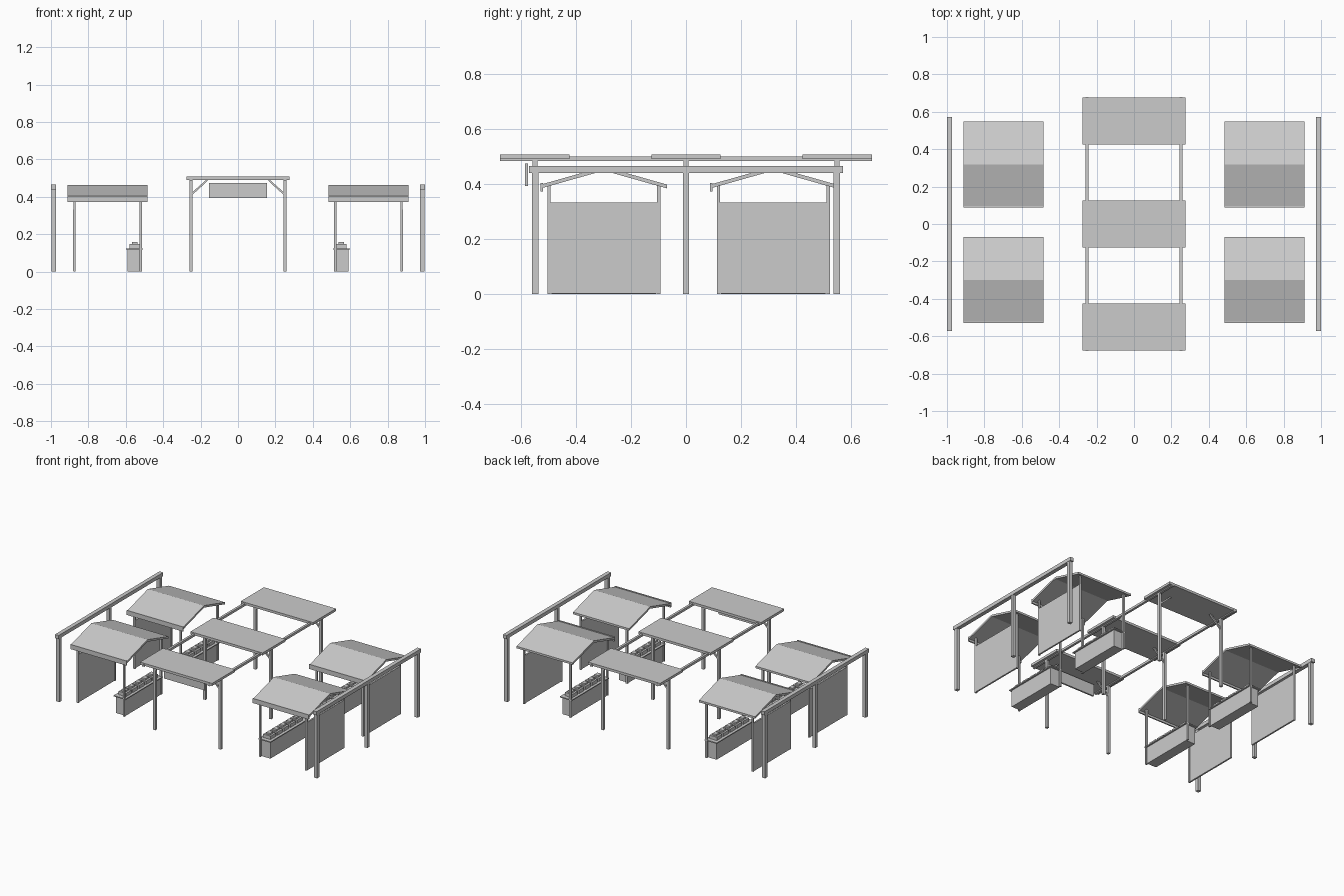
import bpy, bmesh
from mathutils import Vector

cube = bpy.data.objects.get("Cube")
if cube:
    bpy.data.objects.remove(cube, do_unlink=True)

grey = bpy.data.materials.new("plain grey")
grey.use_nodes = True
GREY = (0.6, 0.6, 0.6, 1)
grey.diffuse_color = GREY
grey.node_tree.nodes["Principled BSDF"].inputs["Base Color"].default_value = GREY


def finish(name, bm):
    bmesh.ops.recalc_face_normals(bm, faces=bm.faces)
    mesh = bpy.data.meshes.new(name)
    bm.to_mesh(mesh)
    bm.free()
    mesh.materials.append(grey)
    obj = bpy.data.objects.new(name, mesh)
    bpy.context.collection.objects.link(obj)
    return obj


def box(name, x, y, z):
    """Box from (min, max) ranges."""
    bm = bmesh.new()
    bmesh.ops.create_cube(bm, size=1)
    for v in bm.verts:
        v.co = Vector([(a + b) / 2 + c * (b - a) for (a, b), c in zip((x, y, z), v.co)])
    return finish(name, bm)


def prism(name, points, offset):
    """Extrude a flat outline along an offset."""
    bm = bmesh.new()
    face = bm.faces.new([bm.verts.new(p) for p in points])
    ext = bmesh.ops.extrude_face_region(bm, geom=[face])
    verts = [g for g in ext["geom"] if isinstance(g, bmesh.types.BMVert)]
    bmesh.ops.translate(bm, verts=verts, vec=offset)
    return finish(name, bm)


def side_range(s, a, b):
    return tuple(sorted((s * a, s * b)))


def around(c, half):
    return (c - half, c + half)


def booth(tag, s, cy):
    # Gabled roof with front fascia
    top = [(-0.23, 0.398), (0, 0.463), (0.23, 0.398)]
    outline = top + [(y, z - 0.014) for y, z in reversed(top)]
    prism(f"{tag}_roof", [(s * 0.483, cy + y, z) for y, z in outline], (s * 0.429, 0, 0))
    box(f"{tag}_fascia", side_range(s, 0.483, 0.912),
        (cy - 0.231, cy - 0.222), (0.372, 0.404))

    # Four corner posts
    for row, y in (("front", -0.2), ("back", 0.2)):
        for side, x in (("inner", 0.52), ("outer", 0.874)):
            box(f"{tag}_{row}_{side}_post", around(s * x, 0.0065),
                around(cy + y, 0.006), (0, 0.395))

    # Outer wall panel
    box(f"{tag}_wall", side_range(s, 0.870, 0.881), around(cy, 0.203), (0.002, 0.333))

    # Counter with a thin overhanging top
    box(f"{tag}_counter", side_range(s, 0.517, 0.59), around(cy, 0.19), (0, 0.118))
    box(f"{tag}_counter_top", side_range(s, 0.508, 0.6), around(cy, 0.203), (0.117, 0.124))

    # Goods on the counter
    for i in range(5):
        y = cy + (i - 2) * 0.073
        box(f"{tag}_crate_{i + 1}", around(s * 0.553, 0.028), around(y, 0.029), (0.124, 0.147))
        box(f"{tag}_goods_{i + 1}", around(s * 0.553, 0.015), around(y, 0.017), (0.147, 0.158))


for side, s in (("left", 1), ("right", -1)):
    for row, cy in (("front", -0.299), ("back", 0.318)):
        booth(f"{side}_{row}_booth", s, cy)

    # Outer boundary frame
    box(f"{side}_outer_beam", side_range(s, 0.972, 1), around(0, 0.571), (0.44, 0.465))
    # Walkway rail
    box(f"{side}_walkway_rail", around(s * 0.251, 0.008), around(0, 0.678), (0.484, 0.5))
    for i, y in enumerate((-0.549, 0, 0.549)):
        box(f"{side}_outer_post_{i + 1}", side_range(s, 0.974, 0.998),
            around(y, 0.0115), (0, 0.445))
        box(f"{side}_walkway_post_{i + 1}", around(s * 0.251, 0.009),
            around(y, 0.009), (0, 0.486))
        # Diagonal brace under the canopy
        brace = [(0.25, 0.405), (0.25, 0.419), (0.173, 0.488), (0.159, 0.488)]
        prism(f"{side}_brace_{i + 1}", [(s * x, y - 0.006, z) for x, z in brace], (0, 0.012, 0))

# Walkway canopies and hanging board
for i, y in enumerate((-0.551, 0, 0.551)):
    box(f"canopy_{i + 1}", around(0, 0.276), around(y, 0.126), (0.491, 0.508))
box("hanging_board", around(0, 0.155), (-0.587, -0.576), (0.393, 0.475))
